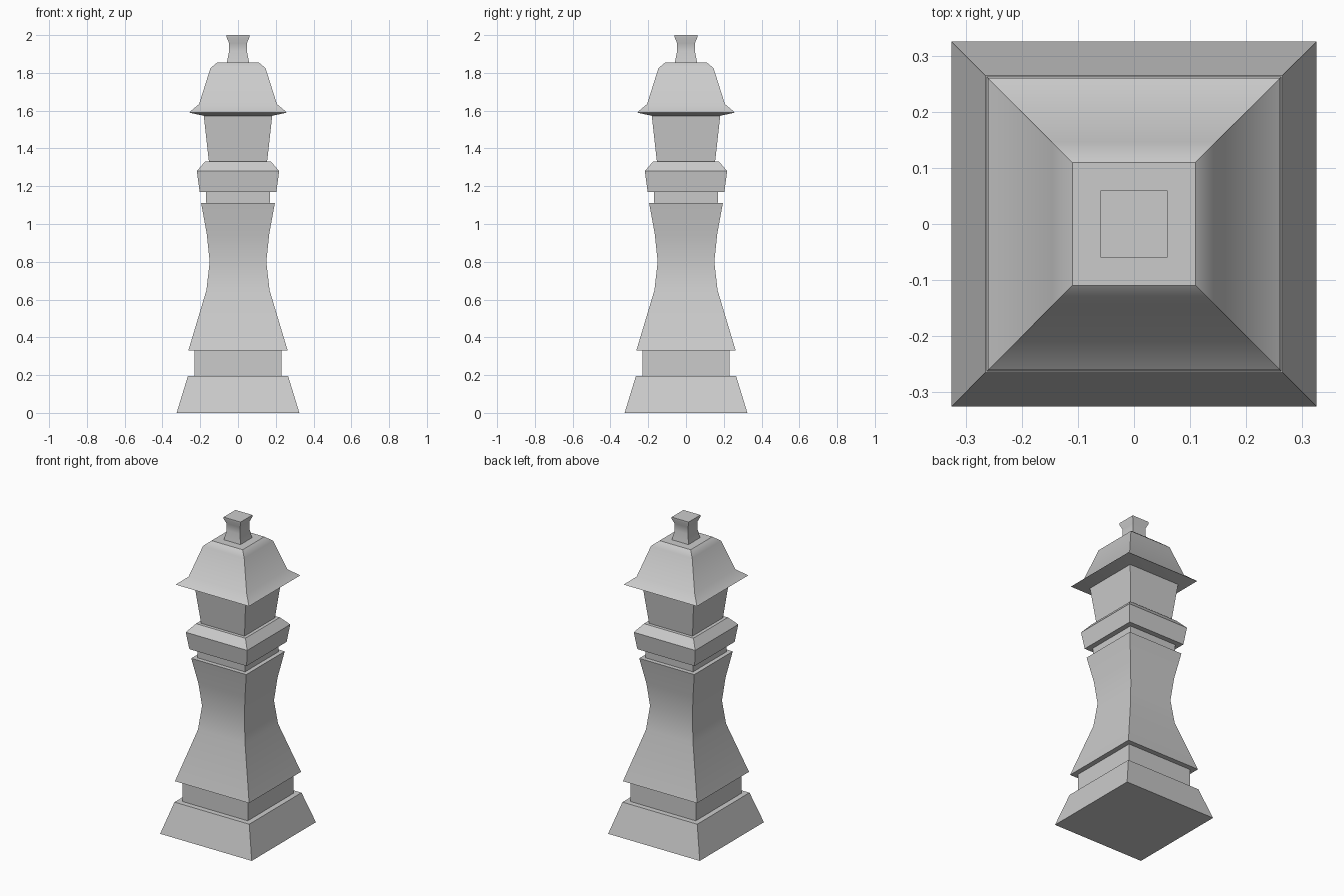
import bpy, bmesh, math

if "Cube" in bpy.data.objects:
    bpy.data.objects.remove(bpy.data.objects["Cube"])


def square_turning(name, profile, smooth=False):
    """Closed square-section solid from (half width, height) pairs."""
    bm = bmesh.new()
    rings = [[bm.verts.new((sx * h, sy * h, z))
              for sx, sy in ((-1, -1), (1, -1), (1, 1), (-1, 1))]
             for h, z in profile]
    for a, b in zip(rings, rings[1:]):
        for i in range(4):
            j = (i + 1) % 4
            bm.faces.new((a[i], a[j], b[j], b[i]))
    bm.faces.new(rings[0][::-1])
    bm.faces.new(rings[-1])
    mesh = bpy.data.meshes.new(name)
    bm.to_mesh(mesh)
    bm.free()
    obj = bpy.data.objects.new(name, mesh)
    bpy.context.collection.objects.link(obj)
    if smooth:
        bpy.ops.object.select_all(action='DESELECT')
        obj.select_set(True)
        bpy.context.view_layer.objects.active = obj
        bpy.ops.object.shade_smooth_by_angle(angle=math.radians(35))
    return obj


# Sloped foot and the plinth above it
square_turning("base", [(0.325, 0), (0.265, 0.196)])
square_turning("plinth", [(0.231, 0.196), (0.231, 0.33)])

# Waisted body
square_turning("body", [(0.263, 0.33), (0.167, 0.65), (0.15, 0.80),
                        (0.165, 0.945), (0.195, 1.11)], smooth=True)

# Neck and flared collar
square_turning("neck", [(0.168, 1.11), (0.17, 1.17)])
square_turning("collar", [(0.203, 1.17), (0.218, 1.28), (0.175, 1.33)])

# Head widening up to the roof
square_turning("head", [(0.154, 1.33), (0.182, 1.58)])

# Roof-like cap with a thin overhanging brim
square_turning("cap", [(0.182, 1.573), (0.26, 1.59), (0.206, 1.635),
                       (0.146, 1.825), (0.11, 1.855)], smooth=True)

# Pinched knob on top
square_turning("knob", [(0.059, 1.855), (0.047, 1.915), (0.047, 1.957),
                        (0.06, 1.988), (0.06, 2.0)], smooth=True)
